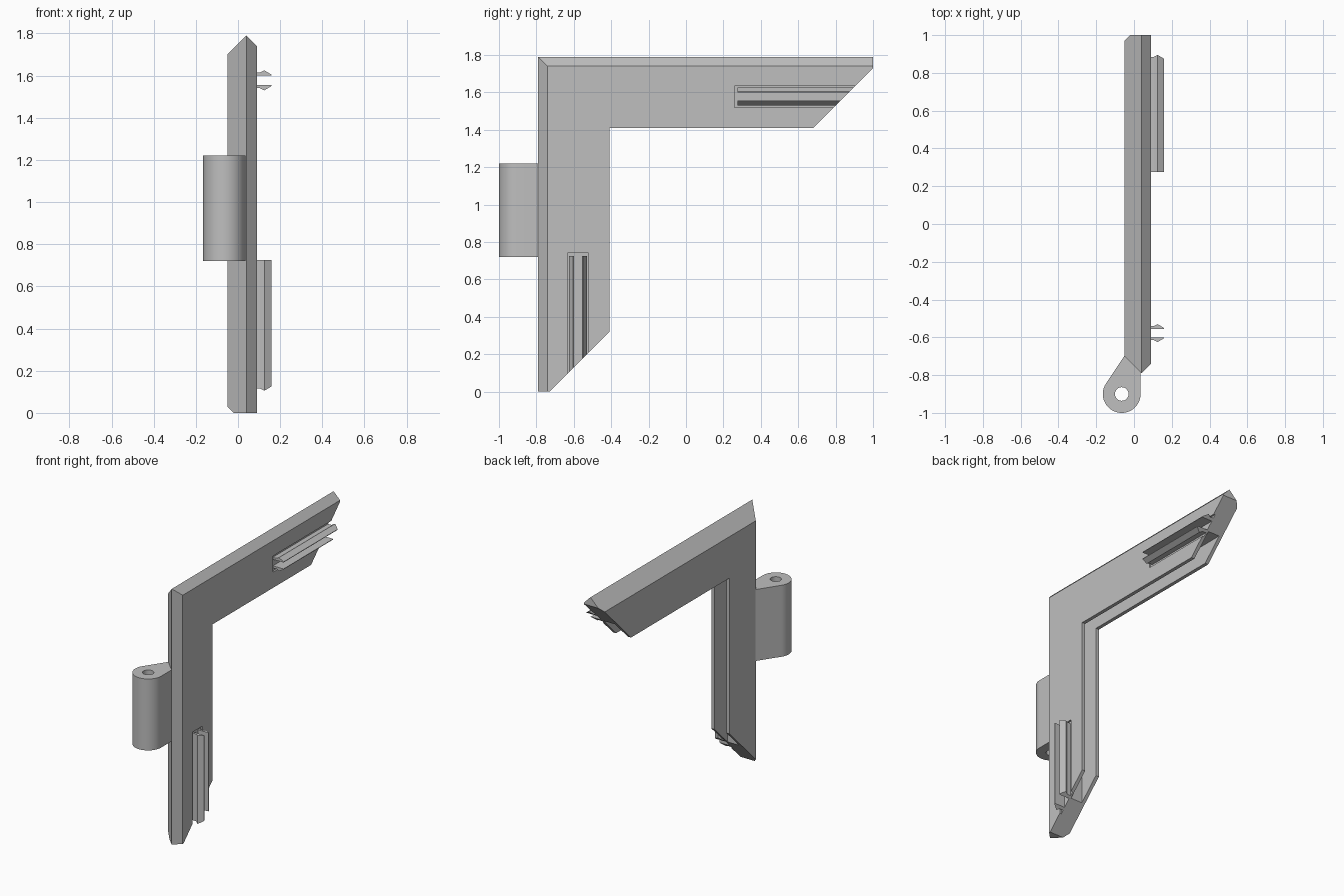
import bpy, bmesh, math

if "Cube" in bpy.data.objects:
    bpy.data.objects.remove(bpy.data.objects["Cube"], do_unlink=True)

# Single plain grey
grey = bpy.data.materials.new("plain grey")
grey.use_nodes = True
grey.diffuse_color = (0.52, 0.52, 0.52, 1)
grey.node_tree.nodes["Principled BSDF"].inputs["Base Color"].default_value = grey.diffuse_color

FRONT, TOP, MITRE = -0.79, 1.79, 1.85   # outer corner; mitre cut lies at t + d = MITRE


def upper(x, t, d):
    """Point on the top arm: t along it, d inward from its outer edge."""
    return (x, FRONT + t, TOP - d)


def lower(x, t, d):
    """Same point on the upright arm."""
    return (x, FRONT + d, TOP - t)


def loft(name, rings, caps):
    """Skin matching rings of points and close the ends with the given index lists."""
    bm = bmesh.new()
    rows = [[bm.verts.new(p) for p in ring] for ring in rings]
    n = len(rows[0])
    for a, b in zip(rows, rows[1:]):
        for i in range(n):
            j = (i + 1) % n
            bm.faces.new((a[i], a[j], b[j], b[i]))
    for row in (rows[0], rows[-1]):
        for cap in caps:
            bm.faces.new([row[i] for i in cap])
    bmesh.ops.recalc_face_normals(bm, faces=bm.faces)
    mesh = bpy.data.meshes.new(name)
    bm.to_mesh(mesh)
    bm.free()
    mesh.materials.append(grey)
    obj = bpy.data.objects.new(name, mesh)
    bpy.context.collection.objects.link(obj)
    return obj


def activate(obj):
    bpy.ops.object.select_all(action='DESELECT')
    obj.select_set(True)
    bpy.context.view_layer.objects.active = obj


# Corner frame: ridged outer edge, channel along the inner edge, mitred ends
section = [(0.04, 0), (0.09, 0.05), (0.09, 0.06), (0.09, 0.38), (0.065, 0.38), (0.065, 0.24),
           (-0.025, 0.24), (-0.025, 0.38), (-0.05, 0.38), (-0.05, 0.09), (-0.02, 0.06)]


def frame_end(arm):
    return [arm(x, min(MITRE - d, TOP), d) for x, d in section]


frame = loft("corner_frame",
             [frame_end(lower), [upper(x, d, d) for x, d in section], frame_end(upper)],
             [[0, 1, 2, 10], list(range(2, 11))])

# Shallow pocket and a pair of barbed snap prongs on each arm
pocket = [(0.078, 0.157), (0.2, 0.157), (0.2, 0.27), (0.078, 0.27)]
prong = [(0.072, 0.19), (0.072, 0.175), (0.105, 0.175), (0.125, 0.165), (0.16, 0.186), (0.16, 0.19)]
other = [(x, 0.425 - d) for x, d in prong]

for arm, label in ((upper, "top"), (lower, "upright")):
    cutter = loft("pocket_cutter", [[arm(x, t, d) for x, d in pocket] for t in (1.05, 1.95)],
                  [list(range(4))])
    cutter.hide_render = True
    mod = frame.modifiers.new("pocket", 'BOOLEAN')
    mod.operation = 'DIFFERENCE'
    mod.object = cutter
    activate(frame)
    bpy.ops.object.modifier_apply(modifier=mod.name)
    bpy.data.objects.remove(cutter, do_unlink=True)
    for side, shape in (("outer", prong), ("inner", other)):
        loft(f"{label}_{side}_prong",
             [[arm(x, 1.065, d) for x, d in shape], [arm(x, MITRE - d, d) for x, d in shape]],
             [list(range(len(shape)))])

# Hinge knuckle: round barrel with a pin hole, flaring into the bevelled front edge
CX, CY = -0.065, -0.9


def arc(radius, start, end, steps):
    angles = [math.radians(start + (end - start) * i / steps) for i in range(steps + 1)]
    return [(CX + radius * math.cos(a), CY + radius * math.sin(a)) for a in angles]


outline = arc(0.1, 144.5, 360, 40) + [(0.035, -0.775), (-0.045, -0.69)]
hole = arc(0.036, 0, 360, 32)[:-1]
curve = bpy.data.curves.new("hinge_knuckle", 'CURVE')
curve.dimensions = '2D'
curve.fill_mode = 'BOTH'
curve.extrude = 0.25
for points in (outline, hole):
    spline = curve.splines.new('POLY')
    spline.points.add(len(points) - 1)
    for p, (x, y) in zip(spline.points, points):
        p.co = (x, y, 0, 1)
    spline.use_cyclic_u = True
curve.materials.append(grey)
hinge = bpy.data.objects.new("hinge_knuckle", curve)
hinge.location.z = 0.97
bpy.context.collection.objects.link(hinge)
activate(hinge)
bpy.ops.object.convert(target='MESH')
hinge = bpy.context.view_layer.objects.active
bm = bmesh.new()
bm.from_mesh(hinge.data)
bmesh.ops.remove_doubles(bm, verts=bm.verts, dist=0.0005)
bmesh.ops.recalc_face_normals(bm, faces=bm.faces)
bm.to_mesh(hinge.data)
bm.free()
bpy.ops.object.shade_smooth_by_angle(angle=math.radians(30))
